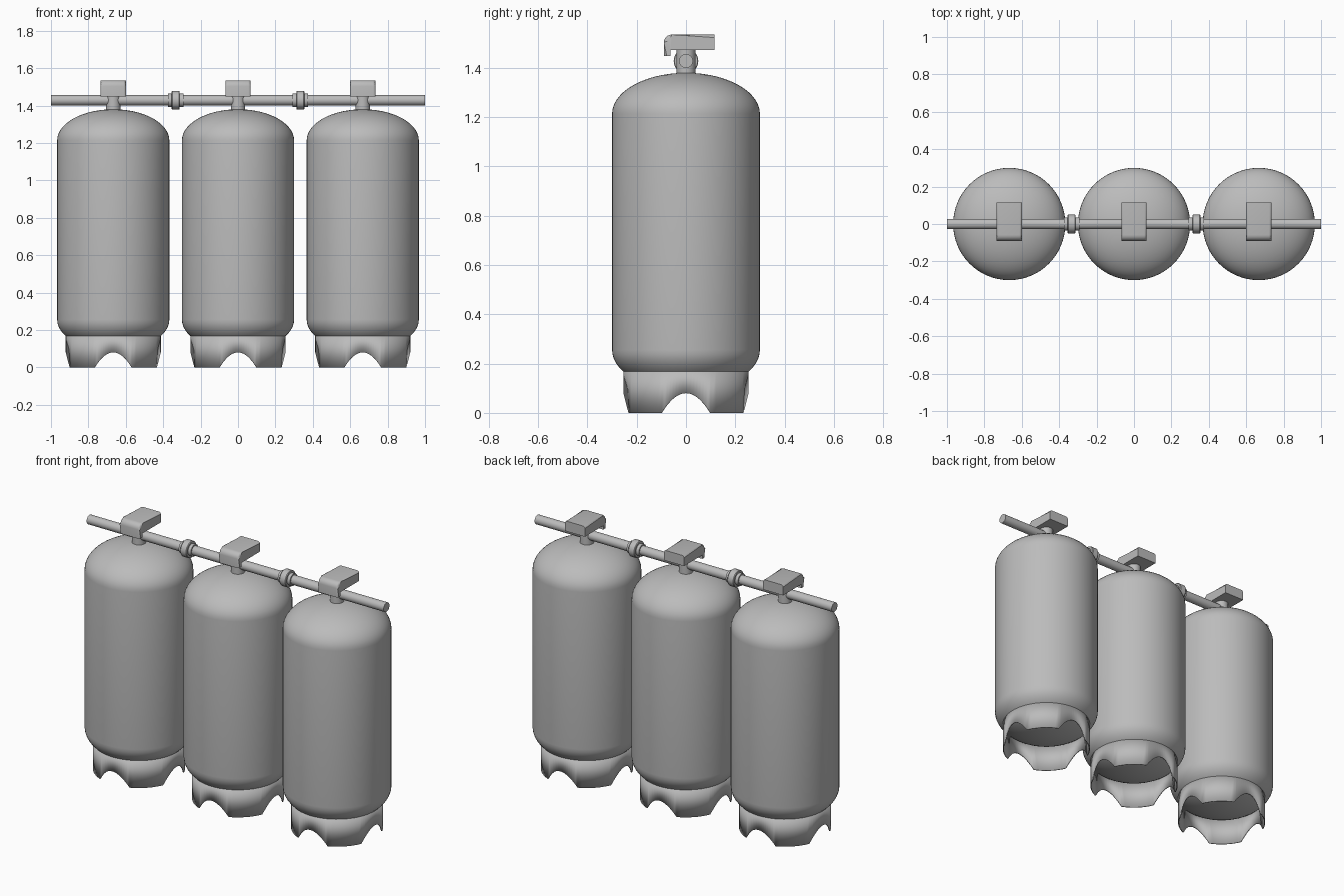
import bpy, bmesh, math
from mathutils import Matrix

if "Cube" in bpy.data.objects:
    bpy.data.objects.remove(bpy.data.objects["Cube"])

grey = bpy.data.materials.new("light grey metal")
grey.diffuse_color = (0.5, 0.5, 0.5, 1)
grey.use_nodes = True
grey.node_tree.nodes["Principled BSDF"].inputs["Base Color"].default_value = grey.diffuse_color

SPACING = 0.667
PIPE_Z = 1.428


def finish(bm, name, loc=(0, 0, 0), angle=35):
    bmesh.ops.remove_doubles(bm, verts=bm.verts, dist=1e-5)
    bmesh.ops.recalc_face_normals(bm, faces=bm.faces)
    me = bpy.data.meshes.new(name)
    bm.to_mesh(me)
    bm.free()
    me.materials.append(grey)
    ob = bpy.data.objects.new(name, me)
    ob.location = loc
    bpy.context.collection.objects.link(ob)
    bpy.ops.object.select_all(action='DESELECT')
    ob.select_set(True)
    bpy.context.view_layer.objects.active = ob
    bpy.ops.object.shade_smooth_by_angle(angle=math.radians(angle))
    return ob


def lathe(name, profile, loc=(0, 0, 0), segs=32, along_x=False):
    """Revolve (radius, height) points; the end points lie on the axis."""
    bm = bmesh.new()
    verts = [bm.verts.new((r, 0, z)) for r, z in profile]
    edges = [bm.edges.new(p) for p in zip(verts, verts[1:])]
    bmesh.ops.spin(bm, geom=verts + edges, cent=(0, 0, 0), axis=(0, 0, 1),
                   angle=2 * math.pi, steps=segs, use_merge=True)
    if along_x:
        bmesh.ops.rotate(bm, verts=bm.verts, cent=(0, 0, 0),
                         matrix=Matrix.Rotation(math.pi / 2, 3, 'Y'))
    return finish(bm, name, loc)


def tank(name, x):
    # straight wall with elliptical domes at both ends
    n, r, h = 14, 0.3, 0.167
    arc = [(r * math.sin(math.pi / 2 * i / n), h * math.cos(math.pi / 2 * i / n))
           for i in range(n + 1)]
    profile = [(a, 0.256 - b) for a, b in arc]
    profile += [(a, 1.213 + b) for a, b in reversed(arc)]
    lathe(name, profile, (x, 0, 0), 64)


def skirt(name, x):
    # open ring with four arches cut from its lower edge
    r, half, arch_h = 0.254, 0.1, 0.08
    a = math.asin(half / r)
    angles = []
    for q in range(4):
        c = q * math.pi / 2
        angles += [c - a + 2 * a * i / 16 for i in range(16)]
        angles += [c + a + (math.pi / 2 - 2 * a) * i / 8 for i in range(8)]
    bm = bmesh.new()
    cols = []
    for t in angles:
        off = (t + math.pi / 4) % (math.pi / 2) - math.pi / 4
        u = r * math.sin(off)
        low = max(0.0, arch_h * (1 - (u / half) ** 2))
        cols.append([bm.verts.new((r * math.cos(t), r * math.sin(t), z))
                     for z in (low, 0.18)])
    for p, q in zip(cols, cols[1:] + cols[:1]):
        bm.faces.new((p[0], q[0], q[1], p[1]))
    ob = finish(bm, name, (x, 0, 0))
    wall = ob.modifiers.new("wall", 'SOLIDIFY')
    wall.thickness = 0.006
    wall.offset = -1


def handle(name, x):
    # bent cap: flat block with a rounded front lip, extruded sideways
    w, rad = 0.067, 0.032
    y0, y1, top, under, lip = -0.09, 0.115, 0.535, 0.473, 0.449
    bend = [(y0 + rad - rad * math.cos(math.pi / 2 * i / 6),
             top - rad + rad * math.sin(math.pi / 2 * i / 6)) for i in range(7)]
    outer = [(y0, lip)] + bend + [(y1, top)]
    pts = outer + [(y1, under), (-0.062, under), (-0.062, lip)]
    bm = bmesh.new()
    left = [bm.verts.new((-w, y, z + 1)) for y, z in pts]
    right = [bm.verts.new((w, y, z + 1)) for y, z in pts]
    bm.faces.new(left)
    bm.faces.new(right)
    n = len(pts)
    for i in range(n):
        j = (i + 1) % n
        bm.faces.new((left[i], left[j], right[j], right[i]))
    # soften the two long outer edges
    edges = [bm.edges.get((s[i], s[i + 1])) for s in (left, right)
             for i in range(len(outer) - 1)]
    bmesh.ops.bevel(bm, geom=edges, offset=0.012, segments=3, profile=0.5,
                    affect='EDGES')
    finish(bm, name, (x, 0, 0))


# three cylinders with their base skirts, valve stems and handles
for side, x in (("left", -SPACING), ("middle", 0), ("right", SPACING)):
    tank(side + "_tank", x)
    skirt(side + "_base_skirt", x)
    lathe(side + "_valve_stem",
          [(0, 1.36), (0.038, 1.36), (0.038, 1.475), (0, 1.475)], (x, 0, 0))
    handle(side + "_valve_handle", x)

# shared pipe
lathe("manifold_pipe", [(0, -1), (0.028, -1), (0.028, 1), (0, 1)],
      (0, 0, PIPE_Z), along_x=True)

# stepped couplings between the cylinders
for side, x in (("left", -SPACING / 2), ("right", SPACING / 2)):
    lathe(side + "_pipe_coupling",
          [(0, -0.041), (0.036, -0.041), (0.036, -0.022), (0.047, -0.022),
           (0.05, -0.018), (0.05, 0.018), (0.047, 0.022), (0.036, 0.022),
           (0.036, 0.041), (0, 0.041)], (x, 0, PIPE_Z), along_x=True)
